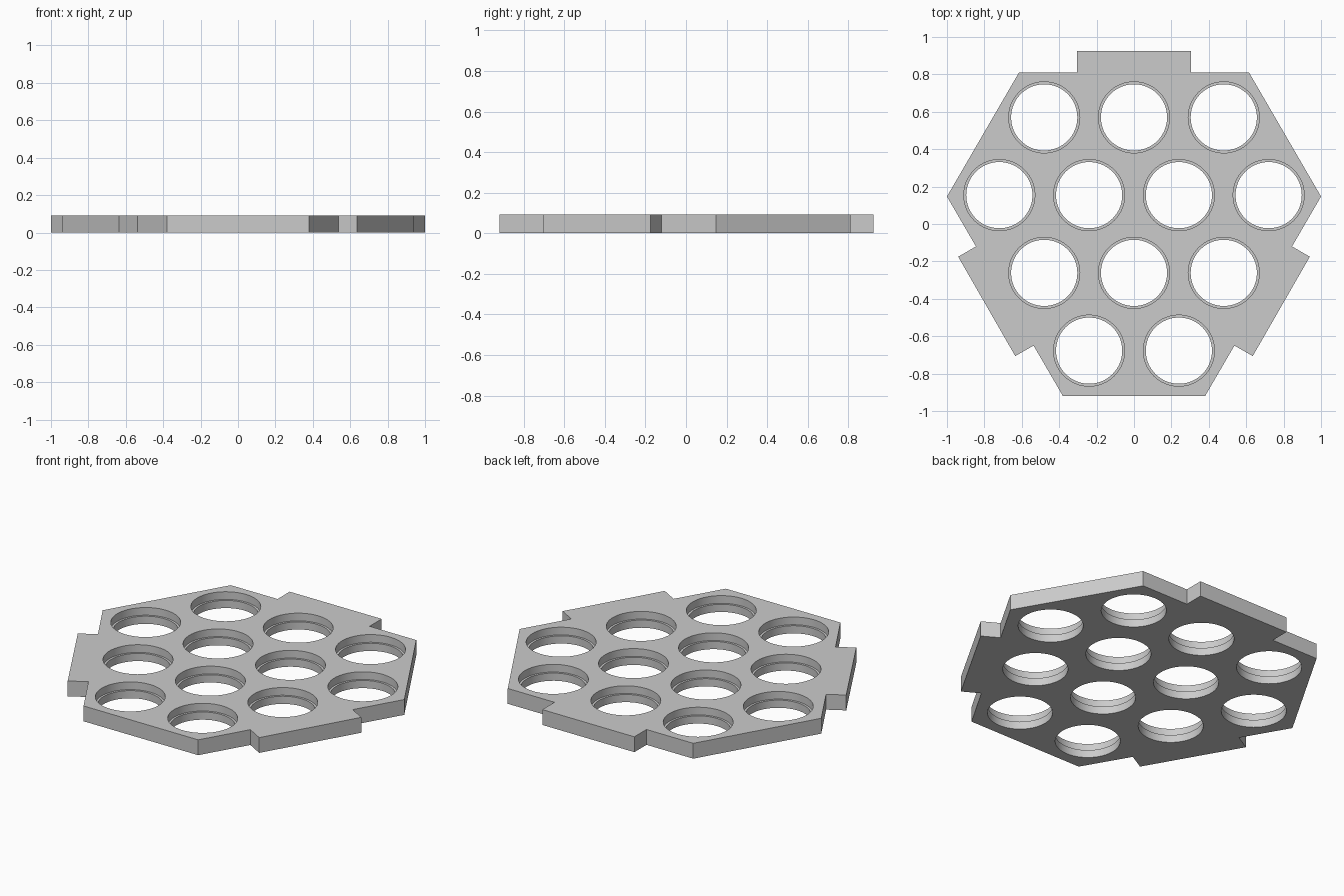
import bpy
import bmesh
from math import cos, sin, tau, radians

cube = bpy.data.objects.get("Cube")
if cube:
    bpy.data.objects.remove(cube, do_unlink=True)

THICK, LEDGE = 0.092, 0.046      # plate height, height of the step in each hole
R_TOP, R_LOW = 0.19, 0.177       # counterbore and through-hole radii
PITCH, ROW = 0.48, 0.4157        # hexagonal hole spacing
SEGMENTS = 64

# Right half of the outline, back to front; the other half is mirrored
half = [(0.305, 0.925), (0.305, 0.81), (0.615, 0.81), (1.0, 0.147),
        (0.845, -0.12), (0.94, -0.175), (0.635, -0.706),
        (0.537, -0.65), (0.38, -0.92)]
outline = half + [(-x, y) for x, y in reversed(half)]

# Hole centres: rows of 3, 4, 3 and 2
centres = [((i - (n - 1) / 2) * PITCH, 0.57 - row * ROW)
           for row, n in enumerate((3, 4, 3, 2)) for i in range(n)]

bm = bmesh.new()


def circle(centre, radius):
    return [(centre[0] + radius * cos(tau * i / SEGMENTS),
             centre[1] + radius * sin(tau * i / SEGMENTS)) for i in range(SEGMENTS)]


def ring(points, z):
    """Closed loop of vertices and edges at one height."""
    verts = [bm.verts.new((x, y, z)) for x, y in points]
    edges = [bm.edges.new((v, verts[i - 1])) for i, v in enumerate(verts)]
    return verts, edges


def wall(a, b):
    """Quads joining two matching rings."""
    for i in range(len(a)):
        bm.faces.new((a[i - 1], a[i], b[i], b[i - 1]))


# Outer rim
low, low_edges = ring(outline, 0)
top, top_edges = ring(outline, THICK)
wall(low, top)

# Stepped holes
for c in centres:
    levels = [ring(circle(c, r), z) for r, z in
              ((R_LOW, 0), (R_LOW, LEDGE), (R_TOP, LEDGE), (R_TOP, THICK))]
    for a, b in zip(levels, levels[1:]):
        wall(a[0], b[0])
    low_edges += levels[0][1]
    top_edges += levels[-1][1]

# Top and bottom faces around the holes
for edges, z in ((low_edges, -1), (top_edges, 1)):
    bmesh.ops.triangle_fill(bm, edges=edges, use_beauty=True, normal=(0, 0, z))
bmesh.ops.recalc_face_normals(bm, faces=bm.faces)

mesh = bpy.data.meshes.new("perforated_plate")
bm.to_mesh(mesh)
bm.free()
plate = bpy.data.objects.new("perforated_plate", mesh)
bpy.context.collection.objects.link(plate)

# Plain grey
colour = (0.6, 0.6, 0.6, 1)
grey = bpy.data.materials.new("light_grey")
grey.use_nodes = True
grey.diffuse_color = colour
grey.node_tree.nodes["Principled BSDF"].inputs["Base Color"].default_value = colour
mesh.materials.append(grey)

# Round hole walls, crisp edges
bpy.ops.object.select_all(action="DESELECT")
plate.select_set(True)
bpy.context.view_layer.objects.active = plate
bpy.ops.object.shade_smooth_by_angle(angle=radians(30))
